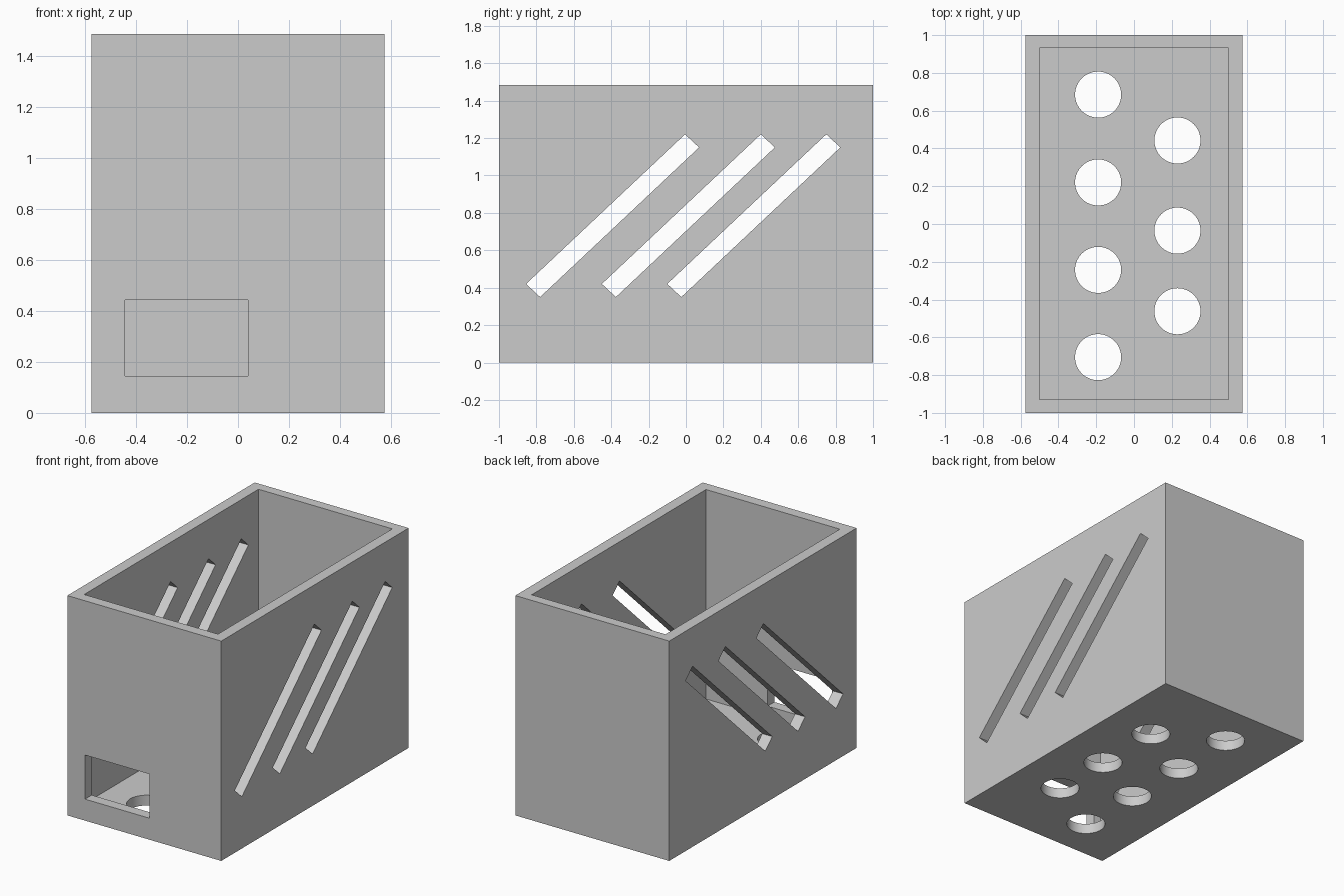
import bpy
import bmesh
from mathutils import Vector

cube = bpy.data.objects.get("Cube")
if cube:
    bpy.data.objects.remove(cube, do_unlink=True)

W, D, H, T = 1.15, 2.0, 1.485, 0.07

grey = bpy.data.materials.new("light grey")
grey.use_nodes = True
colour = (0.6, 0.6, 0.6, 1)
grey.diffuse_color = colour
grey.node_tree.nodes["Principled BSDF"].inputs["Base Color"].default_value = colour


def prism(name, profile, offset):
    """Extrude a closed profile of 3D points along an offset."""
    bm = bmesh.new()
    face = bm.faces.new([bm.verts.new(p) for p in profile])
    out = bmesh.ops.extrude_face_region(bm, geom=[face])
    moved = [v for v in out["geom"] if isinstance(v, bmesh.types.BMVert)]
    bmesh.ops.translate(bm, verts=moved, vec=Vector(offset))
    bmesh.ops.recalc_face_normals(bm, faces=bm.faces)
    return finish(name, bm)


def finish(name, bm):
    mesh = bpy.data.meshes.new(name)
    bm.to_mesh(mesh)
    bm.free()
    mesh.materials.append(grey)
    obj = bpy.data.objects.new(name, mesh)
    bpy.context.collection.objects.link(obj)
    return obj


def box(name, x0, x1, y0, y1, z0, z1):
    base = [(x0, y0, z0), (x1, y0, z0), (x1, y1, z0), (x0, y1, z0)]
    return prism(name, base, (0, 0, z1 - z0))


def cylinder(name, x, y, radius, z0, z1):
    bm = bmesh.new()
    bmesh.ops.create_cone(bm, cap_ends=True, segments=64, radius1=radius,
                          radius2=radius, depth=z1 - z0)
    bmesh.ops.translate(bm, verts=bm.verts, vec=(x, y, (z0 + z1) / 2))
    return finish(name, bm)


# Open-topped box
body = box("open_box", -W / 2, W / 2, -D / 2, D / 2, 0, H)
cutters = [box("cavity_cutter", -0.5, 0.5, -0.928, 0.933, T, H + 0.2)]

# Rectangular opening low in the front wall
cutters.append(box("window_cutter", -0.443, 0.04, -1.2, -0.8, 0.145, 0.443))

# Slanted slots through both side walls
slot = [(-0.855, 0.42), (-0.005, 1.22), (0.07, 1.15), (-0.78, 0.35)]
for shift in (0, 0.405, 0.755):
    profile = [(-1, y + shift, z) for y, z in slot]
    cutters.append(prism("slot_cutter", profile, (2, 0, 0)))

# Staggered round holes in the floor
holes = [(-0.19, y) for y in (0.685, 0.22, -0.243, -0.705)]
holes += [(0.23, y) for y in (0.442, -0.035, -0.462)]
for x, y in holes:
    cutters.append(cylinder("hole_cutter", x, y, 0.122, -0.1, 0.2))

# Cut every opening, then discard the cutters
for cutter in cutters:
    cutter.hide_render = True
    mod = body.modifiers.new(cutter.name, "BOOLEAN")
    mod.operation = "DIFFERENCE"
    mod.solver = "EXACT"
    mod.object = cutter
bpy.context.view_layer.update()
graph = bpy.context.evaluated_depsgraph_get()
result = bpy.data.meshes.new_from_object(body.evaluated_get(graph))
body.modifiers.clear()
body.data = result
for cutter in cutters:
    bpy.data.objects.remove(cutter, do_unlink=True)

# Smooth hole walls with sharp rims
bpy.ops.object.select_all(action="DESELECT")
body.select_set(True)
bpy.context.view_layer.objects.active = body
bpy.ops.object.shade_smooth_by_angle()
